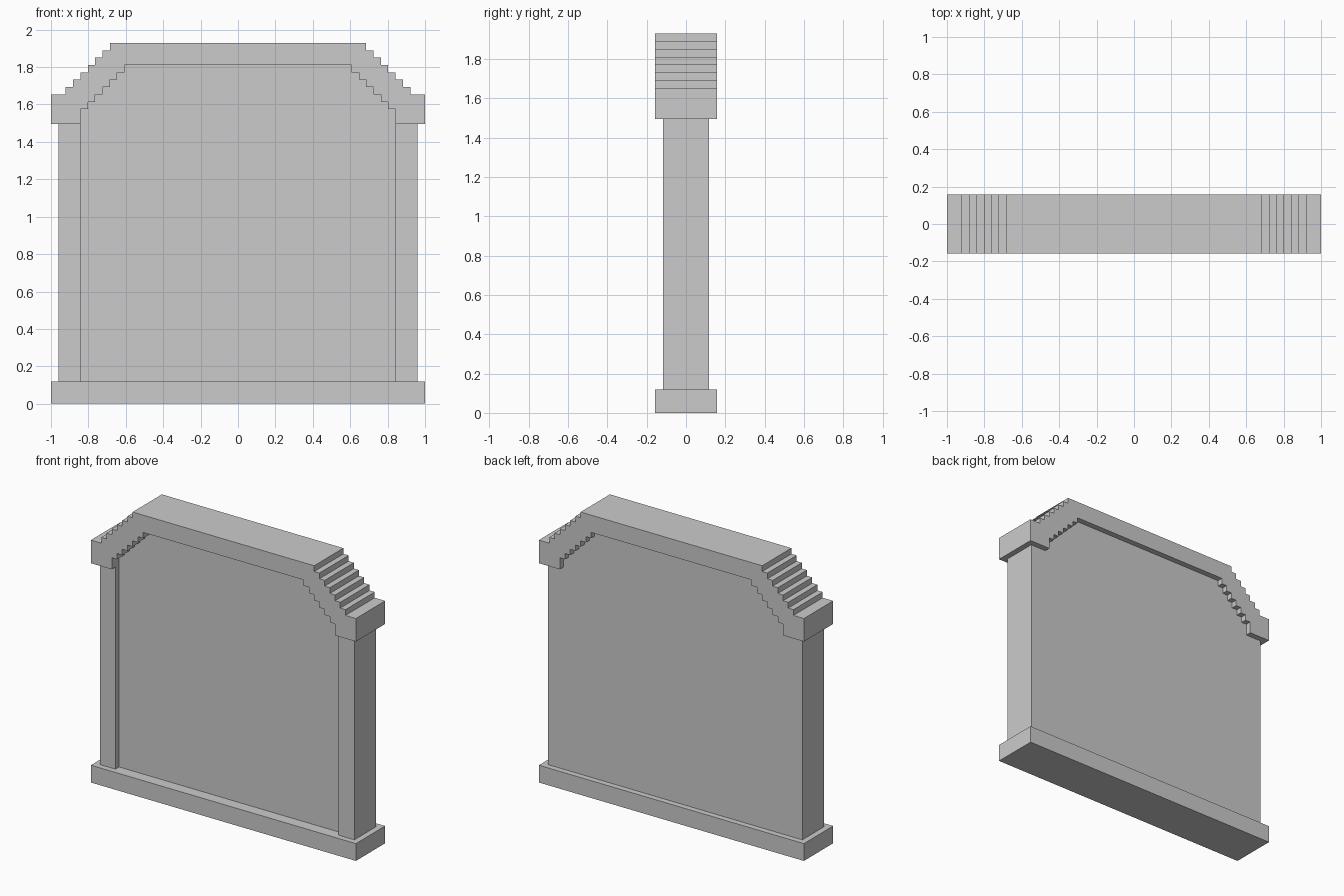
import bpy
import bmesh

U = 2 / 50.8      # one stair step
HALF = 25.4       # half width, in steps

cube = bpy.data.objects.get("Cube")
if cube:
    bpy.data.objects.remove(cube, do_unlink=True)

grey = bpy.data.materials.new("stone grey")
grey.use_nodes = True
colour = (0.6, 0.6, 0.6, 1)
grey.diffuse_color = colour
grey.node_tree.nodes["Principled BSDF"].inputs["Base Color"].default_value = colour


def extrude_profile(name, points, y0, y1):
    """Extrude a front-view outline (x, z in steps) from y0 to y1."""
    bm = bmesh.new()
    face = bm.faces.new([bm.verts.new((x * U, y0 * U, z * U)) for x, z in points])
    out = bmesh.ops.extrude_face_region(bm, geom=[face])
    verts = [g for g in out["geom"] if isinstance(g, bmesh.types.BMVert)]
    bmesh.ops.translate(bm, verts=verts, vec=(0, (y1 - y0) * U, 0))
    bmesh.ops.recalc_face_normals(bm, faces=bm.faces)
    mesh = bpy.data.meshes.new(name)
    bm.to_mesh(mesh)
    bm.free()
    mesh.materials.append(grey)
    obj = bpy.data.objects.new(name, mesh)
    bpy.context.collection.objects.link(obj)
    return obj


def mirrored(half):
    """Close a right-hand outline with its mirror image."""
    return half + [(-x, z) for x, z in reversed(half)]


def stairs(x, z, count):
    """Points of a staircase going down and outwards."""
    points = [(x, z)]
    for i in range(count):
        points += [(x + i, z - i - 1), (x + i + 1, z - i - 1)]
    return points


# Base plinth
extrude_profile("base", mirrored([(HALF, 0), (HALF, 3)]), -4, 4)

# Stepped arch cap
outer = stairs(HALF - 8, 49, 7)
outer[-1] = (HALF, 42)
inner = stairs(HALF - 10, 46, 6) + [(HALF - 4, 38)]
right = outer + [(HALF, 38)] + inner[::-1]
left = [(-x, z) for x, z in reversed(right)]
extrude_profile("stepped_cap", right + left, -4, 4)

# Wall with side pillars, its panel recessed at the front only
wall = extrude_profile("wall", mirrored([(HALF - 1, 2), (HALF - 1, 39), (24, 39), (16, 47)]), -3, 3)
cutter = extrude_profile("recess_cutter", mirrored([(HALF - 4, 1), (HALF - 4, 60)]), -5, -2)
cutter.hide_render = True
cutter.hide_viewport = True
cut = wall.modifiers.new("recess", "BOOLEAN")
cut.operation = "DIFFERENCE"
cut.solver = "EXACT"
cut.object = cutter
